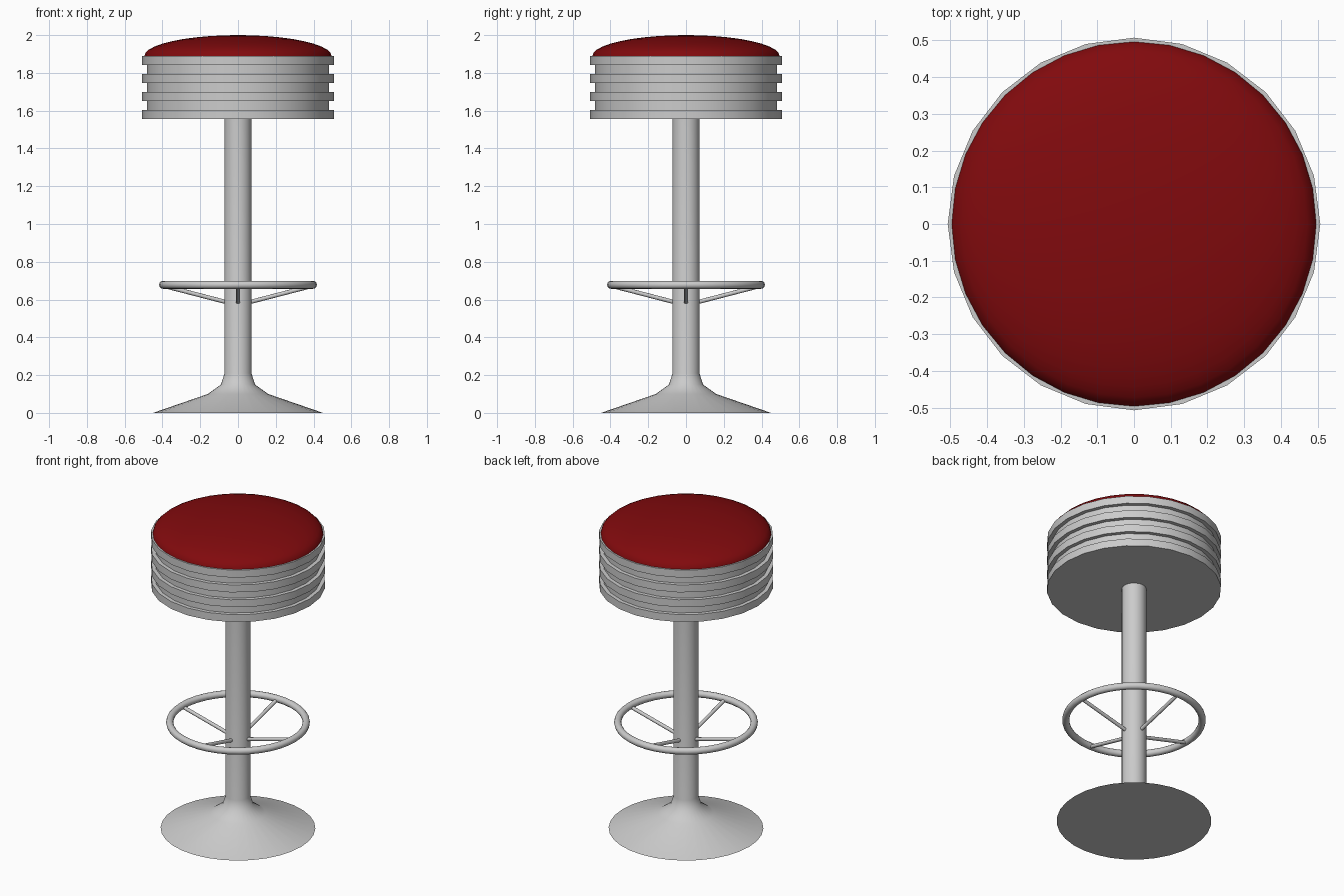
import bpy, bmesh, math
from mathutils import Vector

if "Cube" in bpy.data.objects:
    bpy.data.objects.remove(bpy.data.objects["Cube"])


def finish(obj, angle):
    bpy.ops.object.select_all(action='DESELECT')
    obj.select_set(True)
    bpy.context.view_layer.objects.active = obj
    bpy.ops.object.shade_smooth_by_angle(angle=math.radians(angle))
    return obj


def lathe(name, profile, sides, angle=40):
    """Revolve (radius, z) points, listed bottom to top, around z."""
    bm = bmesh.new()
    verts = [bm.verts.new((r, 0, z)) for r, z in profile]
    edges = [bm.edges.new(pair) for pair in zip(verts, verts[1:])]
    bmesh.ops.spin(bm, geom=verts + edges, cent=(0, 0, 0), axis=(0, 0, 1),
                   angle=math.tau, steps=sides, use_merge=False)
    bmesh.ops.remove_doubles(bm, verts=bm.verts[:], dist=1e-4)
    bmesh.ops.recalc_face_normals(bm, faces=bm.faces[:])
    mesh = bpy.data.meshes.new(name)
    bm.to_mesh(mesh)
    bm.free()
    obj = bpy.data.objects.new(name, mesh)
    bpy.context.collection.objects.link(obj)
    return finish(obj, angle)


def rod(name, a, b, radius):
    a, b = Vector(a), Vector(b)
    bpy.ops.mesh.primitive_cylinder_add(vertices=12, radius=radius,
                                        depth=(b - a).length, location=(a + b) / 2)
    obj = bpy.context.object
    obj.name = name
    obj.rotation_euler = (b - a).to_track_quat('Z', 'Y').to_euler()
    return finish(obj, 40)


# Flared base and column in one turned piece
lathe("base_and_column", [(0, 0), (0.45, 0), (0.16, 0.10), (0.09, 0.15),
                          (0.0715, 0.21), (0.0715, 1.57)], 32)

# Ribbed seat drum: seven equal bands, alternately wide and narrow
bottom, top, bands = 1.556, 1.889, 7
step = (top - bottom) / bands
drum = [(0, bottom)]
for i in range(bands):
    r = 0.507 if i % 2 == 0 else 0.483
    drum += [(r, bottom + i * step), (r, bottom + (i + 1) * step)]
drum.append((0, top))
lathe("seat_drum", drum, 24)

# Domed red cushion
dome = [(0.496 * math.cos(t), top + 0.111 * math.sin(t))
        for t in (math.pi / 2 * i / 10 for i in range(11))]
cushion = lathe("seat_cushion", dome, 32, 60)
red = bpy.data.materials.new("red_vinyl")
red.diffuse_color = (0.22, 0.003, 0.004, 1)
red.use_nodes = True
red.node_tree.nodes["Principled BSDF"].inputs["Base Color"].default_value = red.diffuse_color
cushion.data.materials.append(red)

# Foot ring and its four sloping struts
bpy.ops.mesh.primitive_torus_add(major_radius=0.397, minor_radius=0.021,
                                 major_segments=40, minor_segments=12,
                                 location=(0, 0, 0.678))
bpy.context.object.name = "foot_ring"
finish(bpy.context.object, 60)
for i in range(4):
    c, s = math.cos(i * math.pi / 2), math.sin(i * math.pi / 2)
    rod(f"foot_ring_strut_{i + 1}", (0.06 * c, 0.06 * s, 0.586),
        (0.392 * c, 0.392 * s, 0.672), 0.011)
